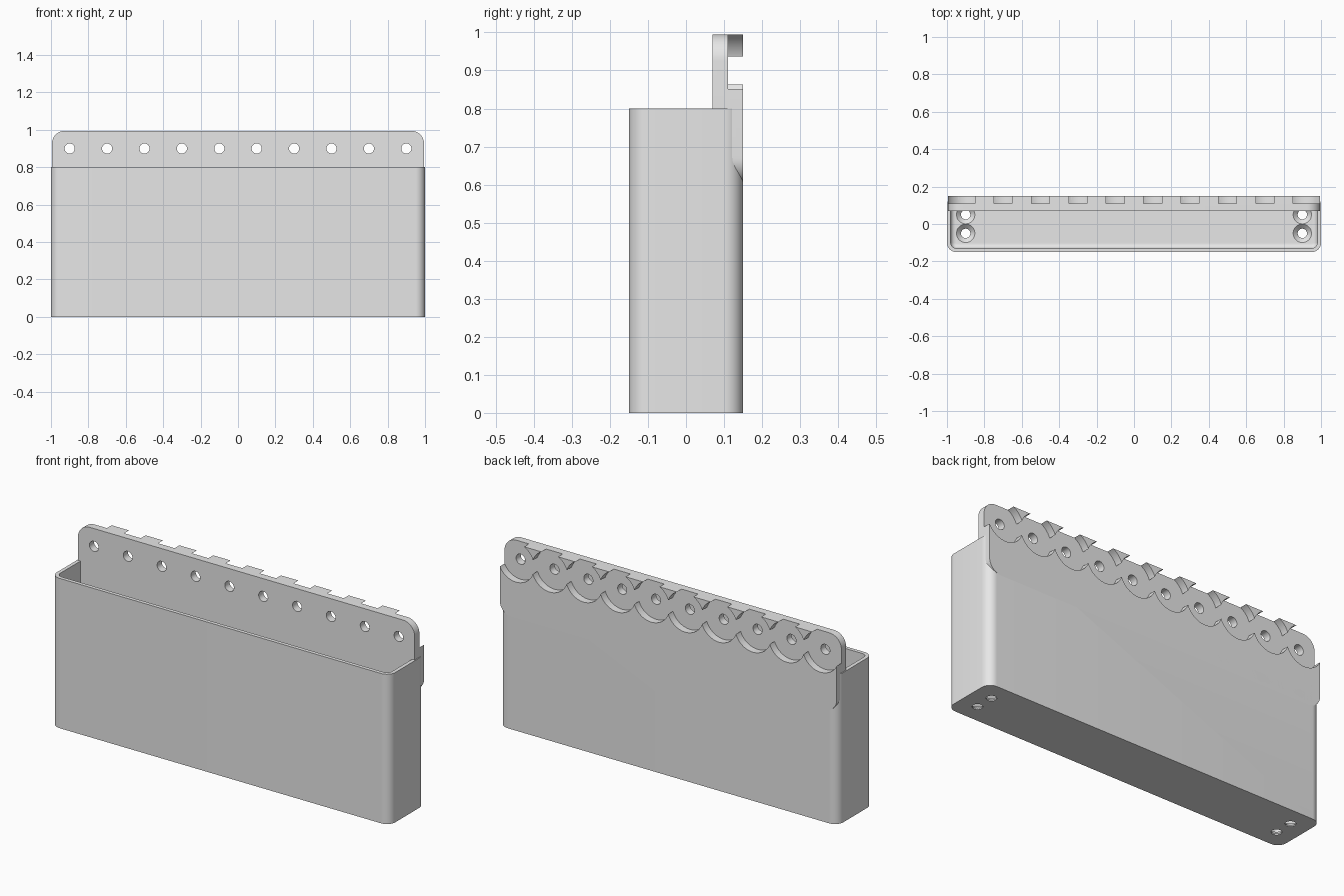
import bpy, bmesh, math
from mathutils import Matrix

cube = bpy.data.objects.get("Cube")
if cube:
    bpy.data.objects.remove(cube, do_unlink=True)

grey = bpy.data.materials.new("light_grey")
grey.use_nodes = True
colour = (0.8, 0.8, 0.8, 1)
grey.diffuse_color = colour
grey.node_tree.nodes["Principled BSDF"].inputs["Base Color"].default_value = colour

UPRIGHT = Matrix.Rotation(math.pi / 2, 4, 'X')   # turns local z towards -y


def finish(name, bm):
    bmesh.ops.recalc_face_normals(bm, faces=bm.faces[:])
    mesh = bpy.data.meshes.new(name)
    bm.to_mesh(mesh)
    bm.free()
    mesh.materials.append(grey)
    obj = bpy.data.objects.new(name, mesh)
    bpy.context.collection.objects.link(obj)
    return obj


def rounded_prism(name, half_w, low, high, radius, start, end, matrix=None, floor_bevel=0):
    """Rounded rectangle, extruded along local z from start to end."""
    bm = bmesh.new()
    corners = [(half_w, high, 0), (-half_w, high, 1), (-half_w, low, 2), (half_w, low, 3)]
    verts = []
    for x, y, quarter in corners:
        cx = x - math.copysign(radius, x)
        cy = y - radius if y == high else y + radius
        for i in range(13):
            a = (quarter + i / 12) * math.pi / 2
            verts.append(bm.verts.new((cx + radius * math.cos(a), cy + radius * math.sin(a), start)))
    base = bm.faces.new(verts)
    rim = base.edges[:]
    new = bmesh.ops.extrude_face_region(bm, geom=[base], use_keep_orig=True)["geom"]
    top = [v for v in new if isinstance(v, bmesh.types.BMVert)]
    bmesh.ops.translate(bm, verts=top, vec=(0, 0, end - start))
    if floor_bevel:
        bmesh.ops.recalc_face_normals(bm, faces=bm.faces[:])
        bmesh.ops.bevel(bm, geom=rim, offset=floor_bevel, segments=5, profile=0.5, affect='EDGES')
    if matrix:
        bm.transform(matrix)
    return finish(name, bm)


def cone(name, r1, r2, depth, location, matrix=Matrix(), sides=48):
    bm = bmesh.new()
    bmesh.ops.create_cone(bm, cap_ends=True, segments=sides, radius1=r1, radius2=r2,
                          depth=depth, matrix=Matrix.Translation(location) @ matrix)
    return finish(name, bm)


def cut(cutter, *targets):
    cutter.hide_render = True
    for obj in targets:
        bpy.context.view_layer.objects.active = obj
        mod = obj.modifiers.new("cut", 'BOOLEAN')
        mod.operation = 'DIFFERENCE'
        mod.solver = 'EXACT'
        mod.object = cutter
        bpy.ops.object.modifier_apply(modifier=mod.name)
    bpy.data.objects.remove(cutter, do_unlink=True)


# Open box with a softened inside floor
box = rounded_prism("box", 1.0, -0.15, 0.15, 0.05, 0, 0.8)
cut(rounded_prism("cavity", 0.98, -0.13, 0.13, 0.03, 0.03, 0.9, floor_bevel=0.025), box)

# Rounded mounting plate along the back
plate = rounded_prism("mounting_plate", 0.995, 0.6, 0.995, 0.07, -0.15, -0.07, UPRIGHT)

# Row of round recesses in the back, each with a screw hole
for i in range(10):
    x = -0.9 + 0.2 * i
    targets = (plate, box)
    cut(cone("recess", 0.1068, 0.1068, 0.1, (x, 0.16, 0.9), UPRIGHT, 64), *targets)
    cut(cone("screw_hole", 0.027, 0.027, 0.3, (x, 0.1, 0.9), UPRIGHT, 32), plate)

# Countersunk holes in the floor
for x in (-0.9, 0.9):
    for y in (-0.05, 0.05):
        cut(cone("floor_hole", 0.025, 0.025, 0.2, (x, y, 0)), box)
        cut(cone("countersink", 0.025, 0.05, 0.025, (x, y, 0.0185)), box)

# Smooth curves, sharp edges
for obj in (box, plate):
    bpy.ops.object.select_all(action='DESELECT')
    obj.select_set(True)
    bpy.context.view_layer.objects.active = obj
    bpy.ops.object.shade_smooth_by_angle(angle=math.radians(30))
